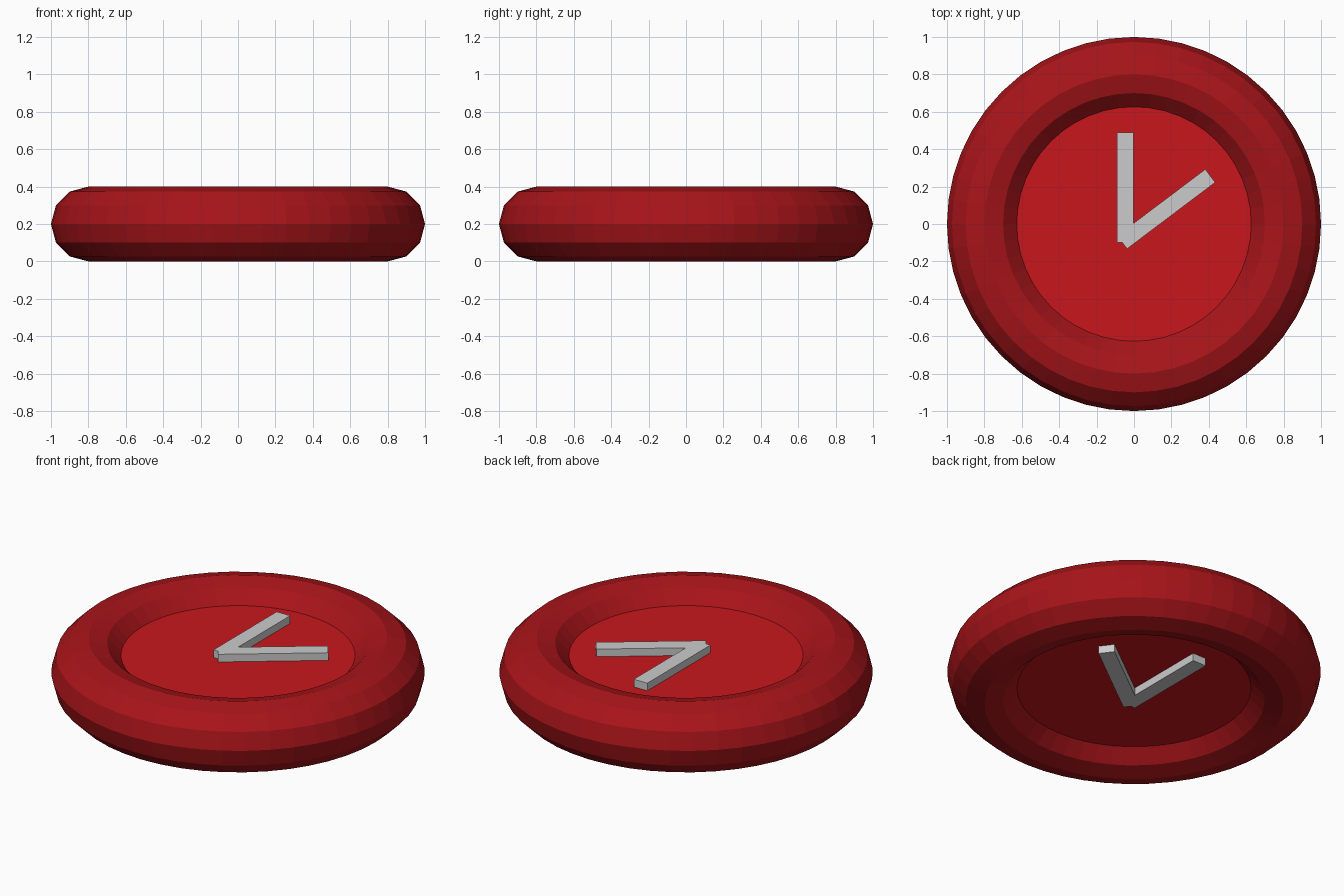
import bpy
import math
from mathutils import Vector

if "Cube" in bpy.data.objects:
    bpy.data.objects.remove(bpy.data.objects["Cube"])

MID_Z = 0.2


def paint(obj, name, colour):
    mat = bpy.data.materials.new(name)
    mat.diffuse_color = colour
    mat.use_nodes = True
    mat.node_tree.nodes["Principled BSDF"].inputs["Base Color"].default_value = mat.diffuse_color
    obj.data.materials.append(mat)


# Round rim: flat-faced ring
bpy.ops.mesh.primitive_torus_add(major_radius=0.8, minor_radius=0.2,
                                 major_segments=48, minor_segments=12,
                                 location=(0, 0, MID_Z))
rim = bpy.context.object
rim.name = "rim"
paint(rim, "dark_red", (0.39, 0.007, 0.01, 1))

# Centre plate, its edge buried in the rim
bpy.ops.mesh.primitive_cylinder_add(vertices=48, radius=0.64, depth=0.2,
                                    location=(0, 0, MID_Z))
plate = bpy.context.object
plate.name = "face_plate"
paint(plate, "bright_red", (0.58, 0.008, 0.012, 1))


# Grey bars that pass through the plate and stand proud on both sides
def hand(name, centre, angle):
    bpy.ops.mesh.primitive_cube_add(size=1, location=(*centre, MID_Z),
                                    rotation=(0, 0, math.radians(angle)))
    bar = bpy.context.object
    bar.name = name
    bar.scale = (0.59, 0.088, 0.29)


hand("upright_hand", (-0.046, 0.195), 90)
hand("slanted_hand", (0.172, 0.08), 37)
